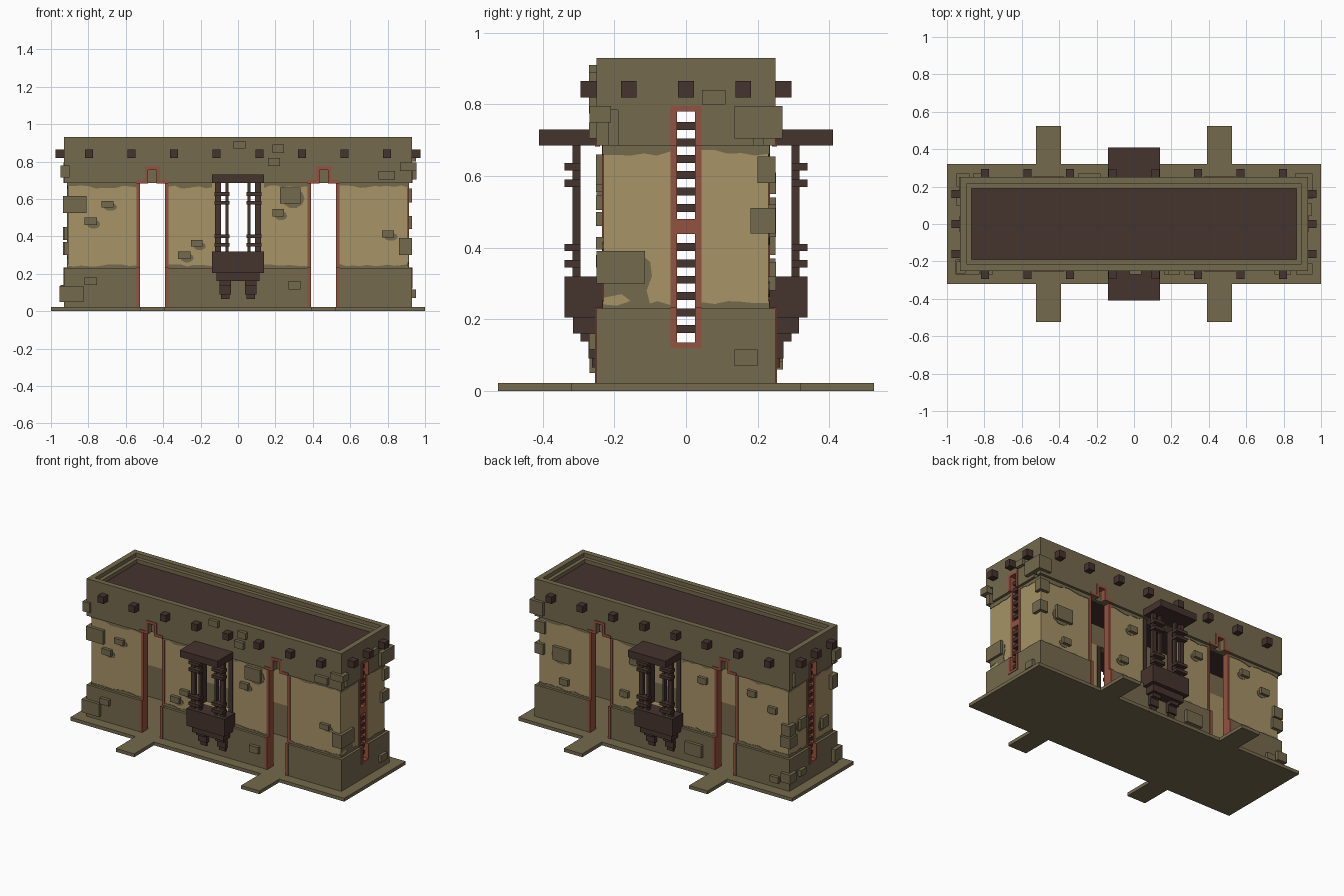
import bpy, bmesh, math, random

cube = bpy.data.objects.get("Cube")
if cube:
    bpy.data.objects.remove(cube, do_unlink=True)
random.seed(4)


def material(name, rgb):
    m = bpy.data.materials.new(name)
    m.use_nodes = True
    m.diffuse_color = (*rgb, 1)
    m.node_tree.nodes["Principled BSDF"].inputs["Base Color"].default_value = (*rgb, 1)
    return m


STONE = material("olive stone", (0.178, 0.144, 0.075))
PLASTER = material("tan plaster", (0.385, 0.292, 0.136))
WOOD = material("dark wood", (0.060, 0.033, 0.027))
RED = material("red trim", (0.290, 0.084, 0.050))


def finish(name, bm, mat):
    bmesh.ops.recalc_face_normals(bm, faces=bm.faces)
    me = bpy.data.meshes.new(name)
    bm.to_mesh(me)
    bm.free()
    me.materials.append(mat)
    ob = bpy.data.objects.new(name, me)
    bpy.context.collection.objects.link(ob)
    return ob


def boxes(name, mat, items):
    """One object from boxes (x0, x1, y0, y1, z0, z1)."""
    bm = bmesh.new()
    for x0, x1, y0, y1, z0, z1 in items:
        vs = bmesh.ops.create_cube(bm, size=1)["verts"]
        for v in vs:
            v.co = ((x0 + x1) / 2 + v.co.x * abs(x1 - x0),
                    (y0 + y1) / 2 + v.co.y * abs(y1 - y0),
                    (z0 + z1) / 2 + v.co.z * abs(z1 - z0))
    return finish(name, bm, mat)


def mirror(items, mx=True, my=True):
    """Repeat boxes across x and/or y."""
    out = list(items)
    if mx:
        out += [(-b[1], -b[0], *b[2:]) for b in out]
    if my:
        out += [(*b[:2], -b[3], -b[2], *b[4:]) for b in out]
    return out


def plates(name, mat, items):
    """Thin outline plates: (axis, surface, sign, [(a, z), ...])."""
    bm = bmesh.new()
    for axis, surf, sign, pts in items:
        def at(d):
            w = sign * (surf + d)
            return [bm.verts.new((w, a, z) if axis == "x" else (a, w, z)) for a, z in pts]
        lo, hi = at(-0.002), at(0.003)
        bm.faces.new(lo)
        bm.faces.new(hi)
        for i in range(len(pts)):
            j = (i + 1) % len(pts)
            bm.faces.new((lo[i], lo[j], hi[j], hi[i]))
    return finish(name, bm, mat)


# Ground slab with a path at every doorway
boxes("base_slab", STONE, [(-1, 1, -.32, .32, 0, .022)])
boxes("door_paths", STONE, mirror([(.39, .525, .32, .525, 0, .022)]))

# Long walls: plinth, plaster middle, parapet (doors and balcony window left open)
boxes("long_wall_plinth", STONE, mirror([
    (.535, .93, .19, .25, .022, .23), (0, .38, .19, .25, .022, .23)]))
boxes("long_wall_plaster", PLASTER, mirror([
    (.535, .91, .19, .23, .23, .685), (.12, .38, .19, .23, .23, .685),
    (0, .12, .19, .23, .23, .32)]))
boxes("long_wall_parapet", STONE, mirror([
    (0, .93, .215, .25, .76, .93), (0, .435, .215, .25, .685, .76),
    (.48, .93, .215, .25, .685, .76), (0, .895, .19, .215, .685, .905)]))

# End walls with two tall slots each
boxes("end_wall_plinth", STONE, mirror([
    (.87, .93, 0, .19, .022, .13), (.87, .93, .035, .19, .13, .23)]))
boxes("end_wall_plaster", PLASTER, mirror([(.87, .91, .035, .19, .23, .685)]))
boxes("end_wall_parapet", STONE, mirror([
    (.87, .93, .035, .19, .685, .785), (.895, .93, 0, .215, .785, .93),
    (.87, .895, 0, .19, .785, .905)]))

# Sunken roof and beam ends
boxes("roof", WOOD, [(-.87, .87, -.19, .19, .82, .88)])
boxes("long_side_beam_ends", WOOD, mirror(
    [(x - .022, x + .022, .24, .295, .82, .865) for x in (.115, .342, .57, .797)]))
boxes("end_beam_ends", WOOD, mirror(
    [(.92, .975, y - .022, y + .022, .82, .865) for y in (-.16, 0, .16)], my=False))

# Red door frames with a stepped notch on top
door = []
for a, b in ((.372, .39), (.525, .543)):
    door += [(a, b, .188, .254, .022, .233), (a, b, .188, .234, .233, .685)]
door += [(.372, .435, .24, .254, .683, .70), (.48, .543, .24, .254, .683, .70),
         (.417, .435, .215, .254, .70, .765), (.48, .498, .215, .254, .70, .765),
         (.417, .498, .215, .254, .755, .773)]
boxes("door_frames", RED, mirror(door))

# Red slot frames and wooden rungs on the end walls
slot = [(.868, .934, .025, .043, .12, .233), (.868, .914, .025, .043, .233, .685),
        (.868, .934, .025, .043, .685, .795), (.868, .934, 0, .025, .12, .135),
        (.868, .934, 0, .025, .78, .795), (.868, .914, 0, .025, .438, .48)]
boxes("slot_frames", RED, mirror(slot))
boxes("slot_rungs", WOOD, mirror(
    [(.88, .908, -.026, .026, z0 + i * .0457 - .011, z0 + i * .0457 + .011)
     for z0 in (.173, .511) for i in range(6)], my=False))

# Balconies: canopy, box, brackets and latticed posts
boxes("balcony_canopy", WOOD, mirror([(-.138, .138, .215, .41, .685, .73)], mx=False))
boxes("balcony_box", WOOD, mirror([
    (-.138, .138, .22, .34, .205, .32), (-.115, .115, .22, .315, .16, .205)], mx=False))
boxes("balcony_brackets", WOOD, mirror([
    (.038, .1, .24, .295, .138, .16), (.038, .1, .24, .272, .09, .138),
    (.046, .09, .24, .262, .065, .09)]))
boxes("balcony_posts", WOOD, mirror([
    (.092, .12, .295, .317, .32, .685), (.05, .066, .295, .317, .32, .685)]))
boxes("balcony_rungs", WOOD, mirror(
    [(.045, .125, .295, .34, z - .01, z + .01) for z in (.355, .40, .58, .626)]))
boxes("window_jambs", WOOD, mirror([(.096, .124, .188, .234, .32, .685)]))

# Ragged stone edges along the top and bottom of the plaster
edges = []
for axis, surf, spans in (("y", .23, ((-.91, -.543), (-.372, -.138), (.138, .372), (.543, .91))),
                          ("x", .91, ((-.23, -.043), (.043, .23)))):
    for sign in (-1, 1):
        for a, b in spans:
            n = max(4, round((b - a) / .035))
            for z, d, lo, hi in ((.23, 1, .008, .022), (.685, -1, .012, .03)):
                row = [(a + (b - a) * i / n, z + d * random.uniform(lo, hi)) for i in range(n + 1)]
                edges.append((axis, surf, sign, row + [(b, z), (a, z)]))
plates("worn_plaster_edges", STONE, edges)

# Single raised stones: (a0, a1, z0, z1) on each face
front = [(-.73, -.665, .555, .59), (-.82, -.755, .46, .50), (-.25, -.19, .345, .38),
         (-.32, -.255, .28, .32), (.225, .335, .575, .66), (.185, .245, .505, .545),
         (.77, .835, .395, .43), (-.82, -.755, .14, .18), (.27, .335, .115, .16),
         (-.025, .04, .87, .91), (.185, .245, .845, .89), (.16, .225, .775, .82),
         (.75, .84, .705, .75)]
back = [(.68, .80, .43, .52), (.69, .75, .28, .32), (.18, .24, .55, .59), (.25, .31, .32, .36),
        (-.30, -.18, .08, .16), (-.32, -.26, .56, .60), (-.68, -.62, .57, .61),
        (-.83, -.77, .50, .54), (-.86, -.80, .06, .10)]
right = [(.045, .11, .80, .84), (.135, .20, .07, .115)]
left = [(-.16, -.10, .30, .37), (.07, .13, .38, .45), (.10, .16, .09, .13)]
stones, patches = [], []
for axis, sign, rows in (("y", -1, front), ("y", 1, back), ("x", 1, right), ("x", -1, left)):
    for a0, a1, z0, z1 in rows:
        mid = .23 < z0 < .685
        surf = (.91 if axis == "x" else .23) + (0 if mid else .02)
        w = sorted((sign * (surf - .01), sign * (surf + .021)))
        stones.append((*w, a0, a1, z0, z1) if axis == "x" else (a0, a1, *w, z0, z1))
        if mid:  # bare patch in the plaster below the stone
            ca, cz = (a0 + a1) / 2 + .015, (z0 + z1) / 2 - .015
            ra, rz = (a1 - a0) * .55, (z1 - z0) * .62
            patches.append((axis, surf, sign, [
                (ca + ra * math.cos(t * math.pi / 5), cz + rz * math.sin(t * math.pi / 5))
                for t in range(10)]))
patches.append(("x", .91, 1, [(-.23, .26), (-.18, .27), (-.14, .24), (-.13, .23), (-.10, .24),
                              (-.11, .28), (-.095, .32), (-.10, .36), (-.13, .385), (-.23, .39)]))
boxes("raised_stones", STONE, stones)
plates("bare_patches", STONE, patches)

# Stones wrapping the corners
boxes("corner_stones", STONE, [
    (-.935, -.81, -.25, -.19, .525, .615), (-.955, -.825, -.27, -.19, .05, .135),
    (.86, .93, -.25, -.115, .30, .39), (.865, .955, -.27, -.21, .75, .795),
    (.86, .955, .135, .27, .705, .795), (.87, .93, .18, .25, .44, .51),
    (.86, .93, .20, .25, .58, .655), (-.935, -.87, .19, .25, .38, .45),
    (-.935, -.86, .17, .25, .30, .37), (-.95, -.88, .20, .27, .08, .14),
    (-.95, -.90, -.265, -.2, .715, .78)])
